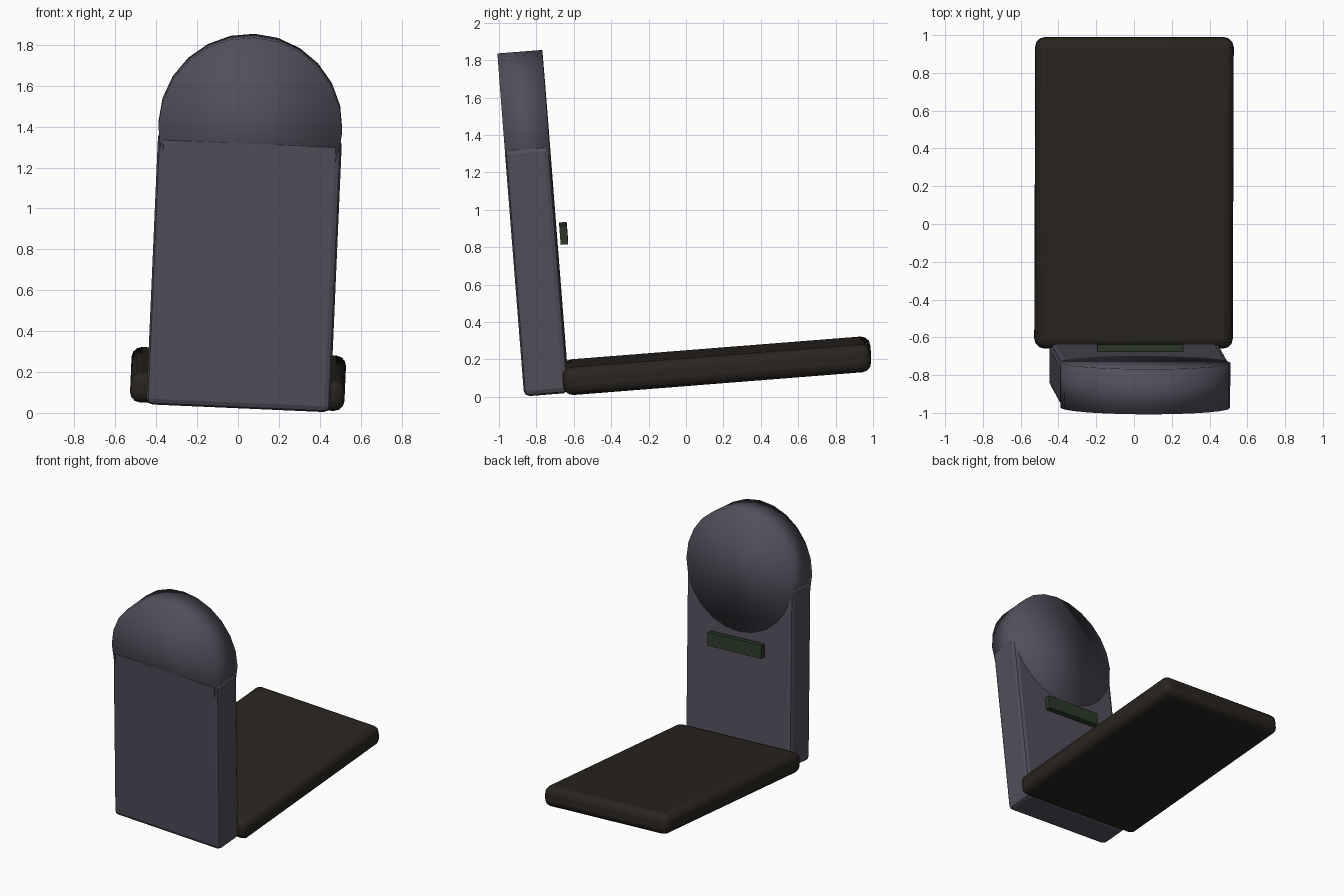
import bpy
from math import radians

if "Cube" in bpy.data.objects:
    bpy.data.objects.remove(bpy.data.objects["Cube"])

TILT = (radians(4.5), radians(2.5), 0)   # the whole grave has sunk to one side


def material(name, rgb):
    m = bpy.data.materials.new(name)
    m.diffuse_color = (*rgb, 1)
    m.use_nodes = True
    m.node_tree.nodes["Principled BSDF"].inputs["Base Color"].default_value = m.diffuse_color
    return m


def finish(name, mat, bevel=0, segments=1):
    ob = bpy.context.object
    ob.name = name
    ob.data.materials.append(mat)
    if bevel:
        b = ob.modifiers.new("Bevel", 'BEVEL')
        b.width = bevel
        b.segments = segments
    return ob


def block(name, centre, size, mat, bevel=0, segments=1):
    bpy.ops.mesh.primitive_cube_add(size=1, location=centre, rotation=TILT)
    bpy.context.object.scale = size
    bpy.ops.object.transform_apply(location=False, rotation=False, scale=True)
    return finish(name, mat, bevel, segments)


stone = material("stone", (0.085, 0.077, 0.105))
soil = material("soil", (0.022, 0.018, 0.014))
moss = material("moss", (0.025, 0.042, 0.023))

# Upright headstone slab
block("headstone", (0.03, -0.798, 0.692), (0.90, 0.24, 1.33), stone, 0.03, 2)

# Rounded top: a disc sharing the slab's thickness
bpy.ops.mesh.primitive_cylinder_add(vertices=24, radius=0.45, depth=0.24)
disc = bpy.context.object
disc.rotation_euler = (radians(90), 0, 0)
bpy.ops.object.transform_apply(location=False, rotation=True, scale=False)
disc.location = (0.06, -0.853, 1.397)
disc.rotation_euler = TILT
finish("headstone_top", stone)
bpy.ops.object.shade_smooth()

# Grave bed behind the stone
block("grave_bed", (0, 0.165, 0.166), (1.05, 1.65, 0.15), soil, 0.05, 3)
bpy.ops.object.shade_smooth_by_angle(angle=radians(35))

# Small mossy ledge on the face toward the bed
block("moss_strip", (0.033, -0.654, 0.874), (0.455, 0.04, 0.10), moss)
